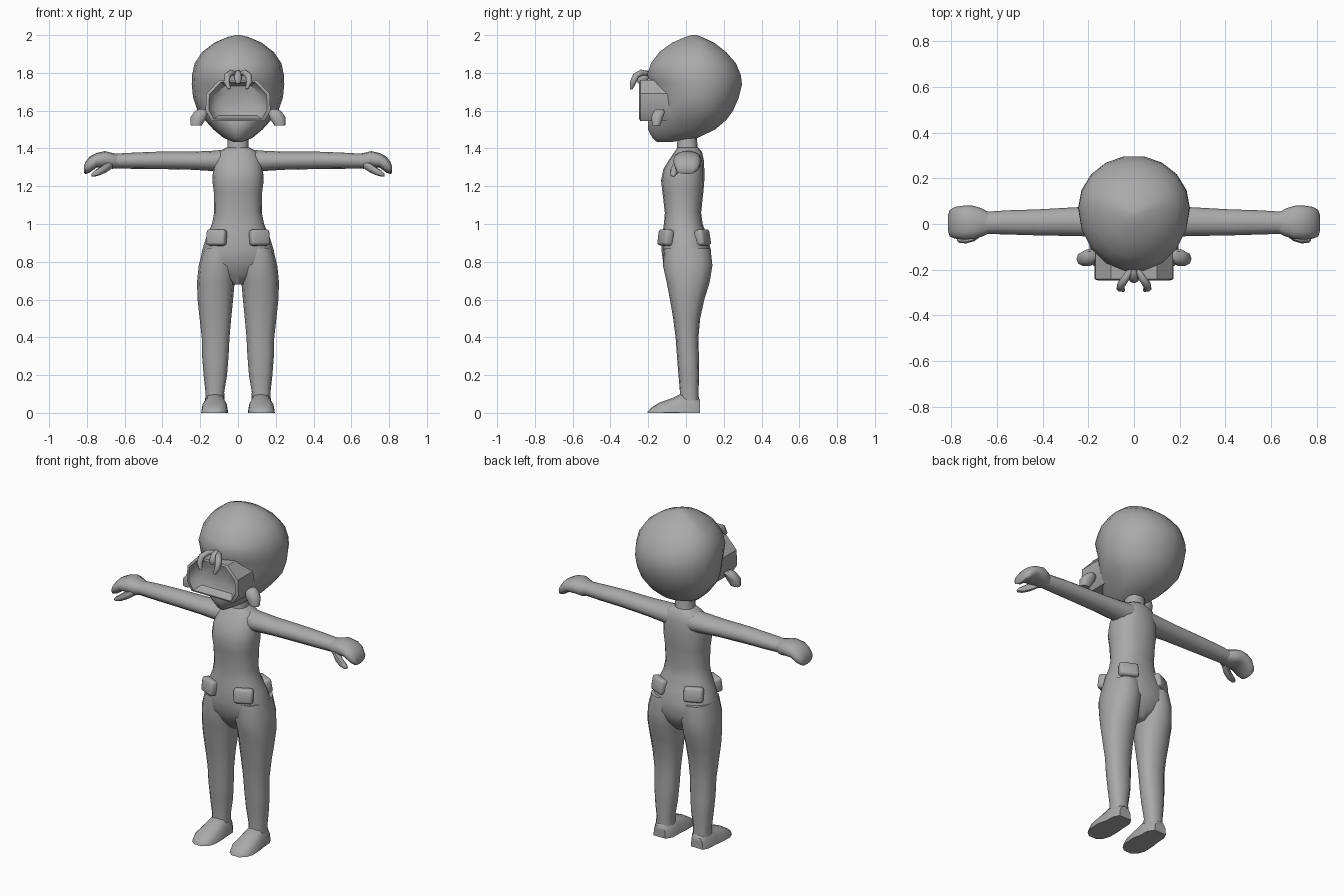
import bpy, bmesh, math

grey = bpy.data.materials.new("grey")
grey.diffuse_color = (0.4, 0.4, 0.4, 1)


def finish(bm, name, mirror=False, angle=50):
    bmesh.ops.recalc_face_normals(bm, faces=bm.faces)
    me = bpy.data.meshes.new(name)
    bm.to_mesh(me)
    bm.free()
    me.materials.append(grey)
    ob = bpy.data.objects.new(name, me)
    bpy.context.collection.objects.link(ob)
    bpy.ops.object.select_all(action='DESELECT')
    ob.select_set(True)
    bpy.context.view_layer.objects.active = ob
    bpy.ops.object.shade_smooth_by_angle(angle=math.radians(angle))
    if mirror:
        m = ob.modifiers.new("mirror", 'MIRROR')
        m.use_mirror_merge = False
    return ob


def loft(name, axis, rings, seg=12, power=0.85, mid=None, mirror=False, floor=False, angle=50):
    """Skin rings (t, u0, u1, v0, v1) placed along an axis; power < 1 gives boxier sections."""
    bm = bmesh.new()
    loops = []
    for t, u0, u1, v0, v1 in rings:
        vc = (v0 + v1) / 2 if mid is None else min(max(mid, v0 + .3 * (v1 - v0)), v1 - .3 * (v1 - v0))
        loop = []
        for i in range(seg):
            a = 2 * math.pi * i / seg
            c, s = math.cos(a), math.sin(a)
            c = math.copysign(abs(c) ** power, c)
            s = math.copysign(abs(s) ** power, s)
            u = (u0 + u1) / 2 + c * (u1 - u0) / 2
            v = vc + s * ((v1 - vc) if s > 0 else (vc - v0))
            p = {'z': (u, v, t), 'x': (t, u, v), 'y': (u, t, v)}[axis]
            loop.append(bm.verts.new((p[0], p[1], max(p[2], 0) if floor else p[2])))
        loops.append(loop)
    for a, b in zip(loops, loops[1:]):
        for i in range(seg):
            j = (i + 1) % seg
            bm.faces.new((a[i], a[j], b[j], b[i]))
    bm.faces.new(loops[0])
    bm.faces.new(loops[-1])
    return finish(bm, name, mirror, angle)


# Head, egg shaped with a narrow chin
loft("head", 'z', [
    (1.435, -.025, .025, -.155, -.07), (1.455, -.075, .075, -.18, .06),
    (1.50, -.13, .13, -.205, .155), (1.55, -.175, .175, -.205, .215),
    (1.60, -.215, .215, -.18, .252), (1.67, -.238, .238, -.17, .283),
    (1.74, -.245, .245, -.185, .30), (1.79, -.243, .243, -.21, .293),
    (1.85, -.23, .23, -.19, .268), (1.91, -.19, .19, -.145, .215),
    (1.96, -.125, .125, -.075, .15), (1.99, -.055, .055, -.005, .085),
    (2.0, -.012, .012, .03, .055)], seg=18, power=1, mid=.07)

# Visor: eight-sided tube around the face with a bowl-shaped recess
outline = [(.10, 1.762), (.168, 1.69), (.172, 1.60), (.14, 1.545)]
outline += [(-x, z) for x, z in reversed(outline)]
bm = bmesh.new()
cz = 1.652
loops = [[bm.verts.new((x * k, y, cz + (z - cz) * k)) for x, z in outline]
         for k, y in ((1, -.08), (1, -.242), (.9, -.248), (.84, -.225), (.72, -.20), (.4, -.188))]
for a, b in zip(loops, loops[1:]):
    for i in range(8):
        bm.faces.new((a[i], a[(i + 1) % 8], b[(i + 1) % 8], b[i]))
bm.faces.new(loops[-1])
bm.faces.new(loops[0])
finish(bm, "visor", angle=40)

# Ear tabs beside the visor
loft("ear_tab", 'z', [
    (1.522, .192, .25, -.18, -.135), (1.565, .165, .252, -.185, -.12),
    (1.595, .16, .23, -.175, -.11), (1.61, .18, .21, -.155, -.12)], seg=10, mirror=True)

# Pair of curved horns above the visor, with a small knob between them
for side, label in ((1, "left"), (-1, "right")):
    cu = bpy.data.curves.new("horn_" + label, 'CURVE')
    cu.dimensions = '3D'
    cu.bevel_depth = .018
    cu.bevel_resolution = 2
    cu.use_fill_caps = True
    cu.materials.append(grey)
    path = [(.012, -.195, 1.795, .6), (.035, -.235, 1.802, .9), (.056, -.265, 1.785, 1),
            (.060, -.28, 1.752, .95), (.046, -.29, 1.715, .45)]
    sp = cu.splines.new('POLY')
    sp.points.add(len(path) - 1)
    for pt, (x, y, z, r) in zip(sp.points, path):
        pt.co = (x * side, y, z, 1)
        pt.radius = r
    sp.use_smooth = True
    bpy.context.collection.objects.link(bpy.data.objects.new("horn_" + label, cu))
loft("horn_knob", 'z', [
    (1.745, -.012, .012, -.255, -.22), (1.765, -.022, .022, -.26, -.20),
    (1.795, -.02, .02, -.245, -.18), (1.812, -.01, .01, -.22, -.18)], seg=8)

# Neck and torso down to the crotch
loft("neck", 'z', [(1.35, -.07, .07, -.055, .075), (1.40, -.055, .055, -.047, .062),
                   (1.49, -.055, .055, -.045, .055)])
loft("torso", 'z', [
    (1.405, -.06, .06, -.045, .065), (1.38, -.105, .105, -.062, .085),
    (1.34, -.122, .122, -.09, .094), (1.29, -.132, .132, -.12, .097),
    (1.23, -.136, .136, -.132, .097), (1.17, -.128, .128, -.125, .092),
    (1.06, -.126, .126, -.112, .08), (1.00, -.138, .138, -.117, .088),
    (.93, -.168, .168, -.127, .115), (.86, -.19, .19, -.13, .132),
    (.79, -.20, .20, -.12, .135), (.73, -.13, .13, -.085, .11),
    (.68, -.04, .04, -.05, .07)], seg=16)

# Legs and feet
loft("leg", 'z', [
    (.87, .02, .185, -.115, .13), (.78, .012, .208, -.122, .14), (.69, .018, .217, -.102, .125),
    (.60, .026, .214, -.085, .097), (.50, .036, .203, -.068, .075), (.40, .045, .192, -.055, .066),
    (.30, .050, .190, -.048, .068), (.20, .058, .182, -.04, .07), (.11, .073, .172, -.032, .066),
    (.04, .07, .175, -.035, .07)], mirror=True)
loft("foot", 'y', [
    (.075, .085, .165, -.07, .07), (.04, .062, .182, -.10, .10), (-.02, .06, .185, -.105, .105),
    (-.07, .052, .195, -.075, .08), (-.14, .055, .195, -.055, .055),
    (-.18, .07, .18, -.03, .03), (-.205, .10, .15, -.006, .006)],
    power=.8, mirror=True, floor=True)

# Arms, mitten hands and thumbs
loft("arm", 'x', [
    (.06, -.05, .085, 1.27, 1.395), (.13, -.058, .082, 1.28, 1.388), (.24, -.053, .074, 1.287, 1.383),
    (.42, -.05, .064, 1.291, 1.383), (.55, -.046, .06, 1.292, 1.378), (.66, -.043, .053, 1.295, 1.372)],
    power=1, mirror=True)
loft("hand", 'x', [
    (.635, -.04, .05, 1.298, 1.37), (.665, -.055, .068, 1.292, 1.376), (.705, -.066, .08, 1.298, 1.386),
    (.75, -.068, .08, 1.298, 1.376), (.785, -.064, .075, 1.272, 1.358),
    (.808, -.054, .06, 1.264, 1.328), (.815, -.03, .038, 1.272, 1.306)], mirror=True)
loft("thumb", 'x', [
    (.665, -.05, -.005, 1.295, 1.335), (.70, -.075, -.025, 1.272, 1.325),
    (.735, -.085, -.045, 1.257, 1.30), (.765, -.083, -.052, 1.25, 1.277),
    (.775, -.075, -.06, 1.252, 1.266)], seg=8, mirror=True)

# Four hip pouches, front and back, turned to follow the hips
for name, y, turn, tilt in (("front_pouch", -.108, 25, -8), ("back_pouch", .088, -25, 10)):
    bm = bmesh.new()
    bmesh.ops.create_cube(bm, size=1)
    bmesh.ops.scale(bm, vec=(.108, .05, .085), verts=bm.verts)
    bmesh.ops.bevel(bm, geom=bm.edges[:], offset=.014, segments=2, profile=.5, affect='EDGES')
    ob = finish(bm, name, angle=60)
    from_axis = (math.radians(tilt), 0, math.radians(turn))
    ob.location = (.113, y, .928)
    ob.rotation_euler = from_axis
    bpy.context.view_layer.update()
    ob.data.transform(ob.matrix_world)
    ob.location = (0, 0, 0)
    ob.rotation_euler = (0, 0, 0)
    ob.modifiers.new("mirror", 'MIRROR').use_mirror_merge = False
